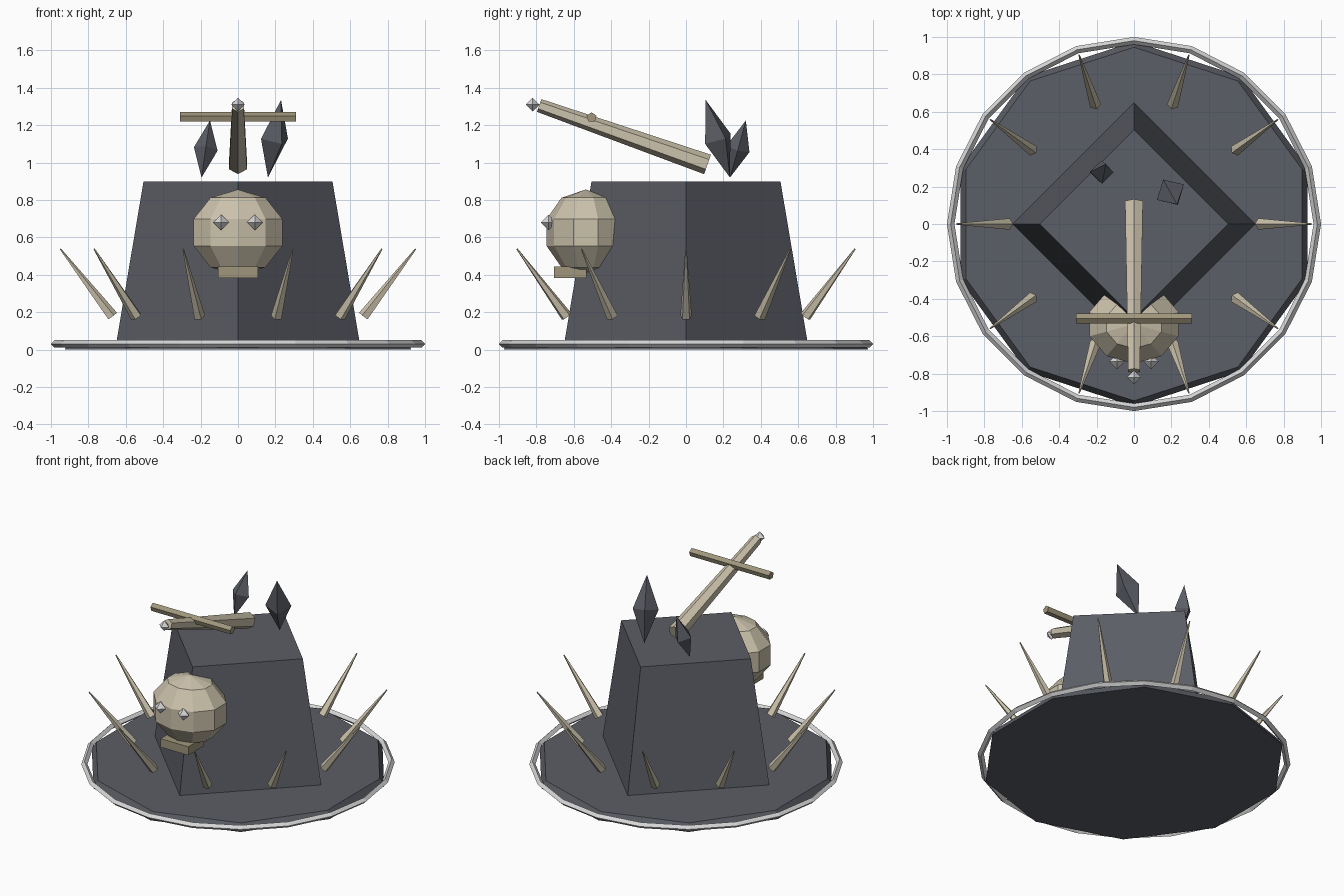
import bpy, bmesh, math
from mathutils import Vector, Matrix

if "Cube" in bpy.data.objects:
    bpy.data.objects.remove(bpy.data.objects["Cube"])


def material(name, rgb):
    m = bpy.data.materials.new(name)
    m.diffuse_color = (*rgb, 1)
    m.use_nodes = True
    m.node_tree.nodes["Principled BSDF"].inputs["Base Color"].default_value = m.diffuse_color
    return m


STONE = material("dark stone", (0.105, 0.112, 0.132))
BONE = material("bone", (0.60, 0.54, 0.41))
OLD_BONE = material("old bone", (0.35, 0.305, 0.20))
SILVER = material("silver", (0.68, 0.68, 0.69))


def finish(name, bm, mat):
    bmesh.ops.recalc_face_normals(bm, faces=bm.faces)
    me = bpy.data.meshes.new(name)
    bm.to_mesh(me)
    bm.free()
    me.materials.append(mat)
    ob = bpy.data.objects.new(name, me)
    bpy.context.collection.objects.link(ob)
    return ob


def rod(name, a, b, r1, r2, sides, mat):
    """Tapered prism from a to b, with one corner towards up."""
    a, b = Vector(a), Vector(b)
    d = b - a
    bm = bmesh.new()
    bmesh.ops.create_cone(bm, cap_ends=True, segments=sides,
                          radius1=r1, radius2=r2, depth=d.length)
    rot = d.to_track_quat('Z', 'Y').to_matrix().to_4x4()
    bm.transform(Matrix.Translation((a + b) / 2) @ rot)
    return finish(name, bm, mat)


def diamond(name, low, high, r, spin, mat):
    """Four-sided double pyramid between two points."""
    low, high = Vector(low), Vector(high)
    d = high - low
    q = Vector((0, 0, 1)).rotation_difference(d)
    bm = bmesh.new()
    ring = [bm.verts.new((low + high) / 2 + q @ Vector(
        (r * math.cos(spin + i * math.pi / 2), r * math.sin(spin + i * math.pi / 2), 0)))
        for i in range(4)]
    for tip in (bm.verts.new(low), bm.verts.new(high)):
        for i in range(4):
            bm.faces.new((ring[i], ring[(i + 1) % 4], tip))
    return finish(name, bm, mat)


def gem(name, c, r):
    c = Vector(c)
    return diamond(name, c - Vector((0, 0, r)), c + Vector((0, 0, r)), r, 0, SILVER)


# base disc and four-sided tower
rod("base_disc", (0, 0, 0), (0, 0, 0.05), 0.975, 0.945, 10, STONE)
rod("tower", (0, 0, 0.04), (0, 0, 0.9), 0.65, 0.505, 4, STONE)

# metal rim: diamond section swept round the base
bm = bmesh.new()
section = [(1.0, 0.03), (0.98, 0.05), (0.96, 0.03), (0.98, 0.01)]
vs = [[bm.verts.new((r * math.cos(i * math.pi / 10), r * math.sin(i * math.pi / 10), z))
       for r, z in section] for i in range(20)]
for i in range(20):
    for j in range(4):
        n, k = (i + 1) % 20, (j + 1) % 4
        bm.faces.new((vs[i][j], vs[n][j], vs[n][k], vs[i][k]))
finish("metal_rim", bm, SILVER)

# skull, jaw and eyes
bm = bmesh.new()
bmesh.ops.create_uvsphere(bm, u_segments=10, v_segments=5, radius=1)
bm.transform(Matrix.Translation((0, -0.535, 0.626)) @ Matrix.Diagonal((0.263, 0.222, 0.23, 1)))
finish("skull", bm, BONE)

bm = bmesh.new()
bmesh.ops.create_cube(bm, size=1)
bm.transform(Matrix.Translation((0, -0.62, 0.414)) @ Matrix.Diagonal((0.216, 0.174, 0.06, 1)))
finish("jaw", bm, OLD_BONE)

for side, word in ((-1, "left"), (1, "right")):
    gem("eye_" + word, (side * 0.09, -0.735, 0.68), 0.042)

# bone staff with crossbar and tip
rod("staff", (0, 0.115, 0.99), (0, -0.785, 1.305), 0.055, 0.036, 6, BONE)
rod("crossbar", (-0.31, -0.505, 1.241), (0.31, -0.505, 1.241), 0.028, 0.028, 5, OLD_BONE)
gem("staff_tip", (0, -0.82, 1.31), 0.037)

# floating shards
diamond("shard_small", (-0.195, 0.235, 0.92), (-0.15, 0.32, 1.225), 0.064, 0, STONE)
diamond("shard_large", (0.16, 0.235, 0.92), (0.23, 0.105, 1.335), 0.083, math.radians(30), STONE)

# ring of spikes leaning outwards
for i in range(10):
    a = i * math.pi / 5
    c, s = math.cos(a), math.sin(a)
    rod("spike_%d" % i, (0.672 * c, 0.672 * s, 0.177), (0.95 * c, 0.95 * s, 0.538),
        0.032, 0.004, 5, BONE)
